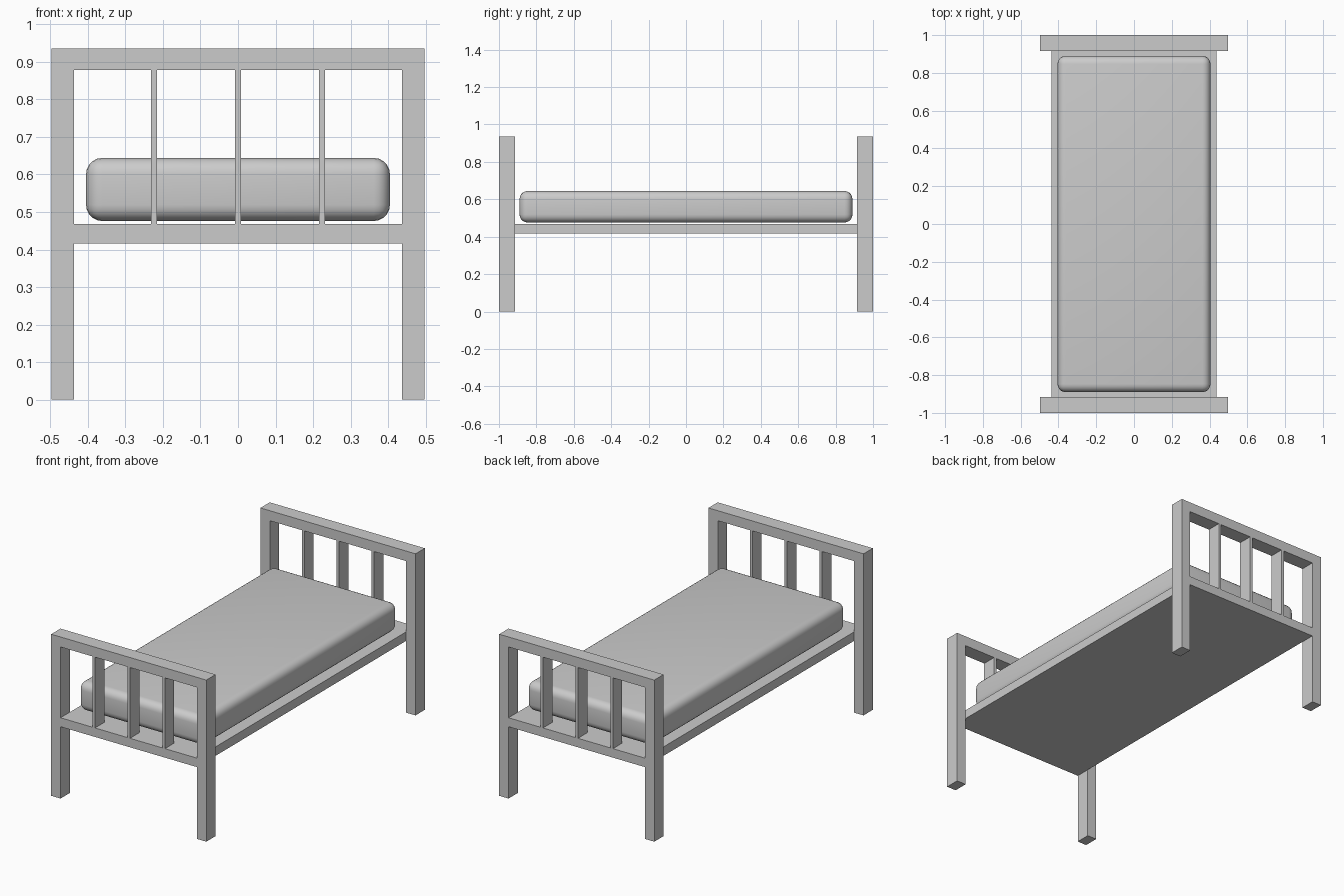
import bpy, bmesh

if "Cube" in bpy.data.objects:
    bpy.data.objects.remove(bpy.data.objects["Cube"])

W, IN = 0.497, 0.437          # outer / inner half width of the posts
TOP, RAIL = 0.936, 0.878      # top and underside of the end rails
DECK0, DECK1 = 0.416, 0.468   # platform heights
Y0, Y1 = 0.915, 1.0           # inner / outer end of the end frames


def finish(name, bm):
    bmesh.ops.recalc_face_normals(bm, faces=bm.faces[:])
    me = bpy.data.meshes.new(name)
    bm.to_mesh(me)
    bm.free()
    ob = bpy.data.objects.new(name, me)
    bpy.context.collection.objects.link(ob)
    return ob


def box(name, x, y, z):
    bm = bmesh.new()
    bmesh.ops.create_cube(bm, size=1)
    for v in bm.verts:
        for i, (a, b) in enumerate((x, y, z)):
            v.co[i] = a if v.co[i] < 0 else b
    return finish(name, bm)


def end_frame(name, ya, yb):
    # two legs and top rail as one extruded profile
    pts = [(-W, 0), (-IN, 0), (-IN, RAIL), (IN, RAIL),
           (IN, 0), (W, 0), (W, TOP), (-W, TOP)]
    bm = bmesh.new()
    face = bm.faces.new([bm.verts.new((x, ya, z)) for x, z in pts])
    ext = bmesh.ops.extrude_face_region(bm, geom=[face])
    verts = [g for g in ext["geom"] if isinstance(g, bmesh.types.BMVert)]
    bmesh.ops.translate(bm, verts=verts, vec=(0, yb - ya, 0))
    return finish(name, bm)


# head and foot frames with full-depth slats
for label, ya, yb in (("footboard", -Y1, -Y0), ("headboard", Y0, Y1)):
    end_frame(label + "_frame", ya, yb)
    for i, x in enumerate((-0.224, 0, 0.224)):
        box(f"{label}_slat_{i + 1}", (x - 0.008, x + 0.008), (ya, yb), (DECK1, RAIL))

# platform running between the posts, end to end
box("platform", (-IN, IN), (-Y1, Y1), (DECK0, DECK1))

# rounded mattress
mattress = box("mattress", (-0.405, 0.405), (-0.89, 0.89), (0.476, 0.644))
bev = mattress.modifiers.new("rounding", 'BEVEL')
bev.width = 0.043
bev.segments = 5
bpy.context.view_layer.objects.active = mattress
mattress.select_set(True)
bpy.ops.object.modifier_apply(modifier=bev.name)
bpy.ops.object.shade_smooth_by_angle()
